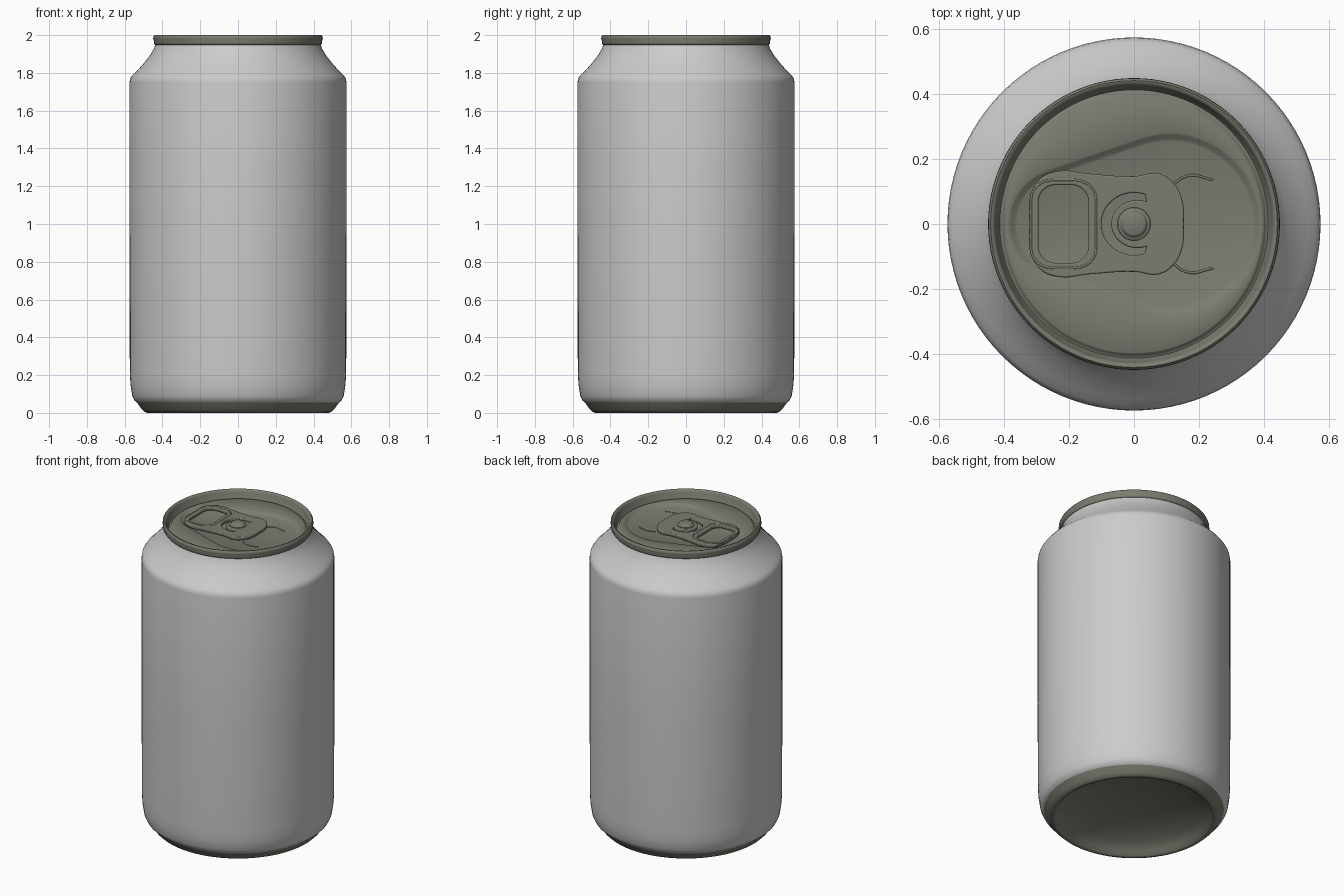
import bpy, bmesh, math
from math import sin, cos, pi

if "Cube" in bpy.data.objects:
    bpy.data.objects.remove(bpy.data.objects["Cube"])

SEG = 96


def material(name, rgb):
    m = bpy.data.materials.new(name)
    m.diffuse_color = (*rgb, 1)
    m.use_nodes = True
    m.node_tree.nodes["Principled BSDF"].inputs["Base Color"].default_value = m.diffuse_color
    return m


BODY = material("light grey", (0.6, 0.6, 0.6))
METAL = material("dark metal", (0.2, 0.2, 0.165))


def finish(obj, mat, angle=40):
    obj.data.materials.clear()
    obj.data.materials.append(mat)
    bpy.ops.object.select_all(action='DESELECT')
    obj.select_set(True)
    bpy.context.view_layer.objects.active = obj
    bpy.ops.object.shade_smooth_by_angle(angle=math.radians(angle))
    return obj


def loft(name, rings, mat, angle=40, cap=None):
    """Skin rings of (radius or radius function, z); cap is the z of a closing centre point."""
    bm = bmesh.new()
    loops = []
    for r, z in rings:
        loop = []
        for i in range(SEG):
            t = 2 * pi * i / SEG
            rad = r(t) if callable(r) else r
            loop.append(bm.verts.new((rad * cos(t), rad * sin(t), z)))
        loops.append(loop)
    for a, b in zip(loops, loops[1:]):
        for i in range(SEG):
            j = (i + 1) % SEG
            bm.faces.new((a[i], a[j], b[j], b[i]))
    if cap is not None:
        c = bm.verts.new((0, 0, cap))
        for i in range(SEG):
            bm.faces.new((loops[-1][i], loops[-1][(i + 1) % SEG], c))
    me = bpy.data.meshes.new(name)
    bm.to_mesh(me)
    bm.free()
    obj = bpy.data.objects.new(name, me)
    bpy.context.collection.objects.link(obj)
    return finish(obj, mat, angle)


def curve_mesh(name, splines, mat, z, fill, bevel, extrude=0.0):
    """Splines are (points, closed, smooth); becomes a bevelled plate or thin bead."""
    cu = bpy.data.curves.new(name, 'CURVE')
    cu.dimensions = '2D' if fill else '3D'
    cu.fill_mode = 'BOTH' if fill else 'FULL'
    cu.resolution_u = 6
    cu.bevel_depth, cu.bevel_resolution = bevel, 2
    cu.extrude = extrude
    cu.offset = -bevel if fill else 0
    for pts, closed, smooth in splines:
        if smooth:
            s = cu.splines.new('BEZIER')
            s.bezier_points.add(len(pts) - 1)
            for p, (x, y) in zip(s.bezier_points, pts):
                p.co = (x, y, 0)
                p.handle_left_type = p.handle_right_type = 'AUTO'
        else:
            s = cu.splines.new('POLY')
            s.points.add(len(pts) - 1)
            for p, (x, y) in zip(s.points, pts):
                p.co = (x, y, 0, 1)
        s.use_cyclic_u = closed
    obj = bpy.data.objects.new(name, cu)
    bpy.context.collection.objects.link(obj)
    obj.location.z = z
    bpy.ops.object.select_all(action='DESELECT')
    obj.select_set(True)
    bpy.context.view_layer.objects.active = obj
    bpy.ops.object.convert(target='MESH')
    return finish(bpy.context.object, mat, 50)


# Can wall with rounded foot and tapered shoulder
loft("can_body", [(0.535, 0.055), (0.548, 0.065), (0.56, 0.09), (0.569, 0.15),
                  (0.573, 0.22), (0.574, 1.0), (0.574, 1.75), (0.571, 1.77),
                  (0.56, 1.786), (0.535, 1.81), (0.5, 1.85), (0.468, 1.89),
                  (0.447, 1.925), (0.437, 1.952)], BODY)

# Bare metal foot and concave underside (listed from centre outwards via the cap)
base = [(0.535, 0.055), (0.51, 0.02), (0.495, 0.005), (0.48, 0.0), (0.467, 0.006),
        (0.45, 0.03), (0.4, 0.06), (0.3, 0.095), (0.15, 0.12)]
base_obj = loft("can_base", base, METAL, 60, cap=0.126)


# Teardrop recess: hull of a small circle on the left and a large one on the right
def teardrop(grow):
    circles = [(-0.21, 0.168 + grow), (0.11, 0.272 + grow)]

    def radius(t):
        best = 9
        for k in range(-80, 81):
            d = k * pi / 180
            h = max(c * cos(t + d) + r for c, r in circles)
            best = min(best, h / cos(d))
        return best
    return radius


# Lid: seamed rim, groove, panel and recess in one skin
loft("lid", [(0.43, 1.948), (0.44, 1.949), (0.446, 1.957), (0.444, 1.966), (0.449, 1.98),
             (0.448, 1.992), (0.441, 2.0), (0.432, 1.998), (0.426, 1.985), (0.419, 1.95),
             (0.413, 1.941), (0.406, 1.943), (0.401, 1.952), (0.396, 1.955),
             (teardrop(0.008), 1.955), (teardrop(0.002), 1.952),
             (teardrop(-0.01), 1.941), (teardrop(-0.018), 1.938)], METAL, 60, cap=1.938)

# Pull tab with finger hole and crescent slot
half = [(-0.318, 0.08), (-0.29, 0.138), (-0.23, 0.163), (-0.14, 0.155), (0, 0.147),
        (0.075, 0.155), (0.118, 0.13), (0.147, 0.08)]
outline = [(-0.322, 0)] + half + [(0.153, 0)] + [(x, -y) for x, y in reversed(half)]
hole = []
for cx, cy, start in ((-1, 1, pi), (1, 1, pi / 2), (1, -1, 0), (-1, -1, -pi / 2)):
    for k in range(7):
        a = start - k * pi / 12
        hole.append((-0.217 + cx * 0.025 + 0.052 * cos(a), cy * 0.068 + 0.052 * sin(a)))
A0, A1, N = math.radians(70), math.radians(290), 28
arc = [A0 + (A1 - A0) * k / N for k in range(N + 1)]
slot = [(0.1 * cos(a), 0.096 * sin(a)) for a in arc]
slot += [(0.01 + 0.08 * cos(a), 0.074 * sin(a)) for a in reversed(arc)]
curve_mesh("pull_tab", [(outline, True, True), (hole, True, False), (slot, True, False)],
           METAL, 1.957, True, 0.005, 0.006)

# Raised lip around the finger hole
lip = [(-0.217 + (x + 0.217) * 1.3, y * 1.13) for x, y in hole]
curve_mesh("finger_hole_lip", [(lip, True, False)], METAL, 1.966, False, 0.004)

# Rivet in the middle of the tab
loft("rivet", [(0.052, 1.964), (0.05, 1.972), (0.043, 1.974), (0.04, 1.976),
               (0.038, 1.983), (0.033, 1.986)], METAL, 50, cap=1.986)

# Beads either side of the opening
bead = [(0.125, 0.125), (0.15, 0.143), (0.185, 0.15), (0.215, 0.143), (0.245, 0.135)]
curve_mesh("opening_beads", [([(x, s * y) for x, y in bead], False, True) for s in (1, -1)],
           METAL, 1.937, False, 0.004)
